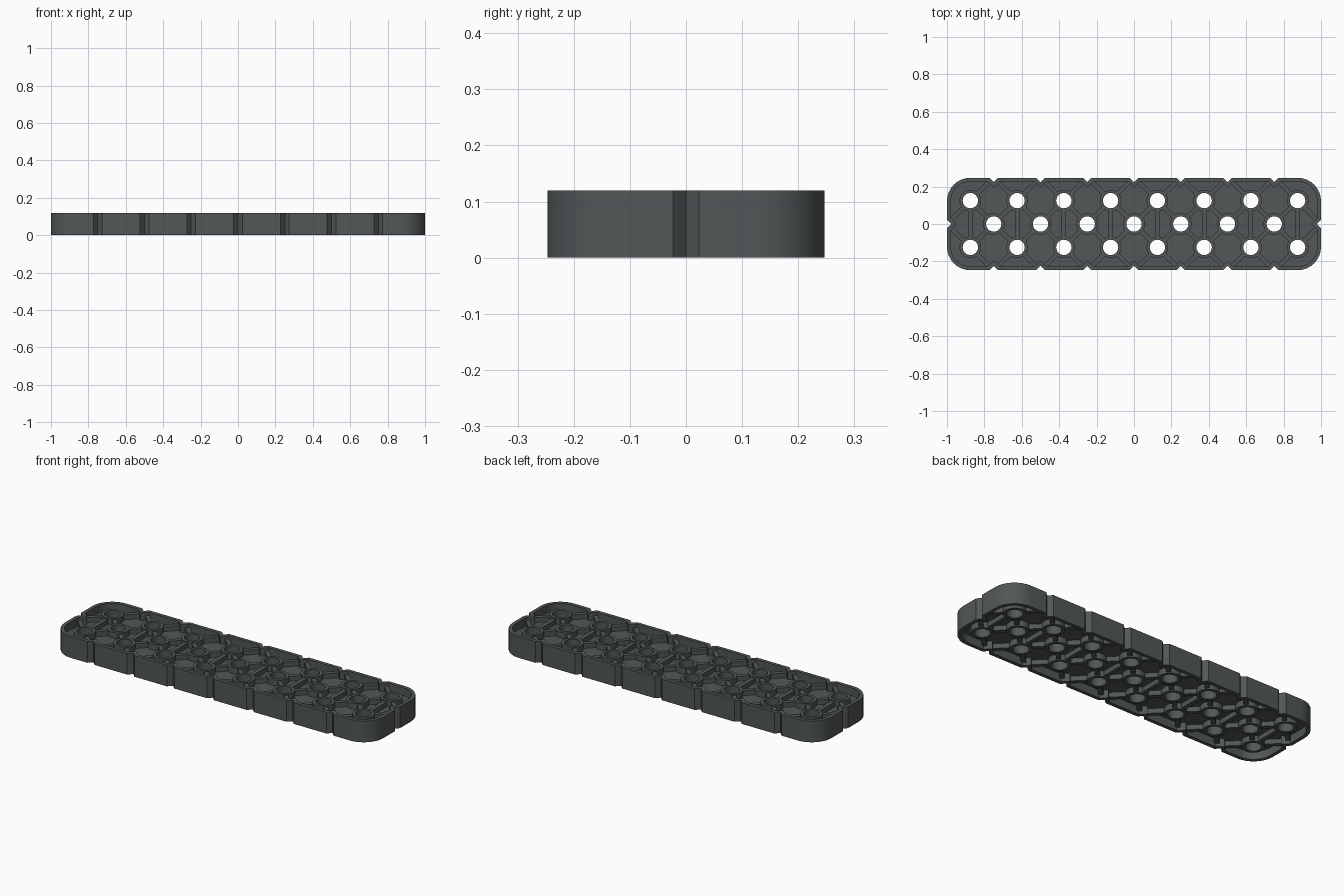
import bpy, math
from mathutils import Vector

if "Cube" in bpy.data.objects:
    bpy.data.objects.remove(bpy.data.objects["Cube"])

HX, HY, H, R = 1.0, 0.247, 0.12, 0.125
HOLE = 0.041
mat = bpy.data.materials.new("dark_grey")
mat.diffuse_color = (0.085, 0.095, 0.095, 1)
mat.use_nodes = True
mat.node_tree.nodes["Principled BSDF"].inputs["Base Color"].default_value = mat.diffuse_color

outer = [(-0.875 + 0.25 * i, s * 0.125) for i in range(8) for s in (-1, 1)]
middle = [(-0.75 + 0.25 * i, 0) for i in range(7)]
holes = outer + middle


def ring(c, r, n, a0=0.0):
    return [(c[0] + r * math.cos(a0 + 2 * math.pi * k / n),
             c[1] + r * math.sin(a0 + 2 * math.pi * k / n)) for k in range(n)]


def outline(t):
    """Rounded bar with V notches, moved inward by t."""
    x, y, r = HX - t, HY - t, R - t
    apex = 0.023 + t * math.sqrt(2)
    w = apex - t
    pts = []
    corners = [(x - r, y - r, 0), (r - x, y - r, 90), (r - x, r - y, 180), (x - r, r - y, 270)]
    for q, (cx, cy, a) in enumerate(corners):
        for k in range(9):
            b = math.radians(a + k * 90 / 8)
            pts.append((cx + r * math.cos(b), cy + r * math.sin(b)))
        if q % 2 == 0:
            s = 1 if q == 0 else -1
            for i in range(7):
                nx = s * (0.75 - 0.25 * i)
                pts += [(nx + s * w, s * y), (nx, s * (HY - apex)), (nx - s * w, s * y)]
        else:
            s = -1 if q == 1 else 1
            pts += [(s * x, -s * w), (s * (HX - apex), 0), (s * x, s * w)]
    return pts


def plate(name, groups, z0, z1):
    """Filled 2D profile with holes, extruded from z0 to z1."""
    cu = bpy.data.curves.new(name, 'CURVE')
    cu.dimensions = '2D'
    cu.fill_mode = 'BOTH'
    cu.extrude = (z1 - z0) / 2
    for pts in groups:
        sp = cu.splines.new('POLY')
        sp.points.add(len(pts) - 1)
        for p, v in zip(sp.points, pts):
            p.co = (v[0], v[1], 0, 1)
        sp.use_cyclic_u = True
    ob = bpy.data.objects.new(name, cu)
    ob.location.z = (z0 + z1) / 2
    bpy.context.collection.objects.link(ob)
    bpy.ops.object.select_all(action='DESELECT')
    ob.select_set(True)
    bpy.context.view_layer.objects.active = ob
    bpy.ops.object.convert(target='MESH')
    ob = bpy.context.object
    ob.data.materials.clear()
    ob.data.materials.append(mat)
    bpy.ops.object.shade_smooth_by_angle(angle=math.radians(25))


def bar(a, b, w, trim_a, trim_b):
    """Rectangle between two points, shortened at each end."""
    a, b = Vector(a), Vector(b)
    d = (b - a).normalized()
    n = Vector((-d.y, d.x)) * w / 2
    a, b = a + d * trim_a, b - d * trim_b
    return [tuple(p) for p in (a - n, b - n, b + n, a + n)]


# outer rim and thin central web
plate("rim", [outline(0), outline(0.02)], 0, H)
plate("web", [outline(0.01)] + [ring(h, HOLE, 24) for h in holes], 0.045, 0.075)

# round bosses around the holes
bosses = []
for h in holes:
    bosses += [ring(h, 0.058, 24), ring(h, HOLE, 24)]
plate("hole_bosses", bosses, 0.012, H - 0.012)

# diagonal ribs from outer-row holes to middle holes and edge notches
ribs = []
for x, y in outer:
    s = 1 if y > 0 else -1
    for dx in (-0.125, 0.125):
        if abs(x + dx) < 0.9:
            ribs.append(bar((x, y), (x + dx, 0), 0.024, 0.056, 0.056))
            ribs.append(bar((x, y), (x + dx, s * 0.25), 0.024, 0.056, 0.035))
        else:
            ribs.append(bar((x, y), (x + dx, 0), 0.024, 0.056, 0.035))
plate("diagonal_ribs", ribs, 0.018, H - 0.018)

# cross ribs joining the two outer rows
plate("cross_ribs", [bar((x, -0.125), (x, 0.125), 0.024, 0.056, 0.056)
                     for x, y in outer if y > 0], 0.018, H - 0.018)
